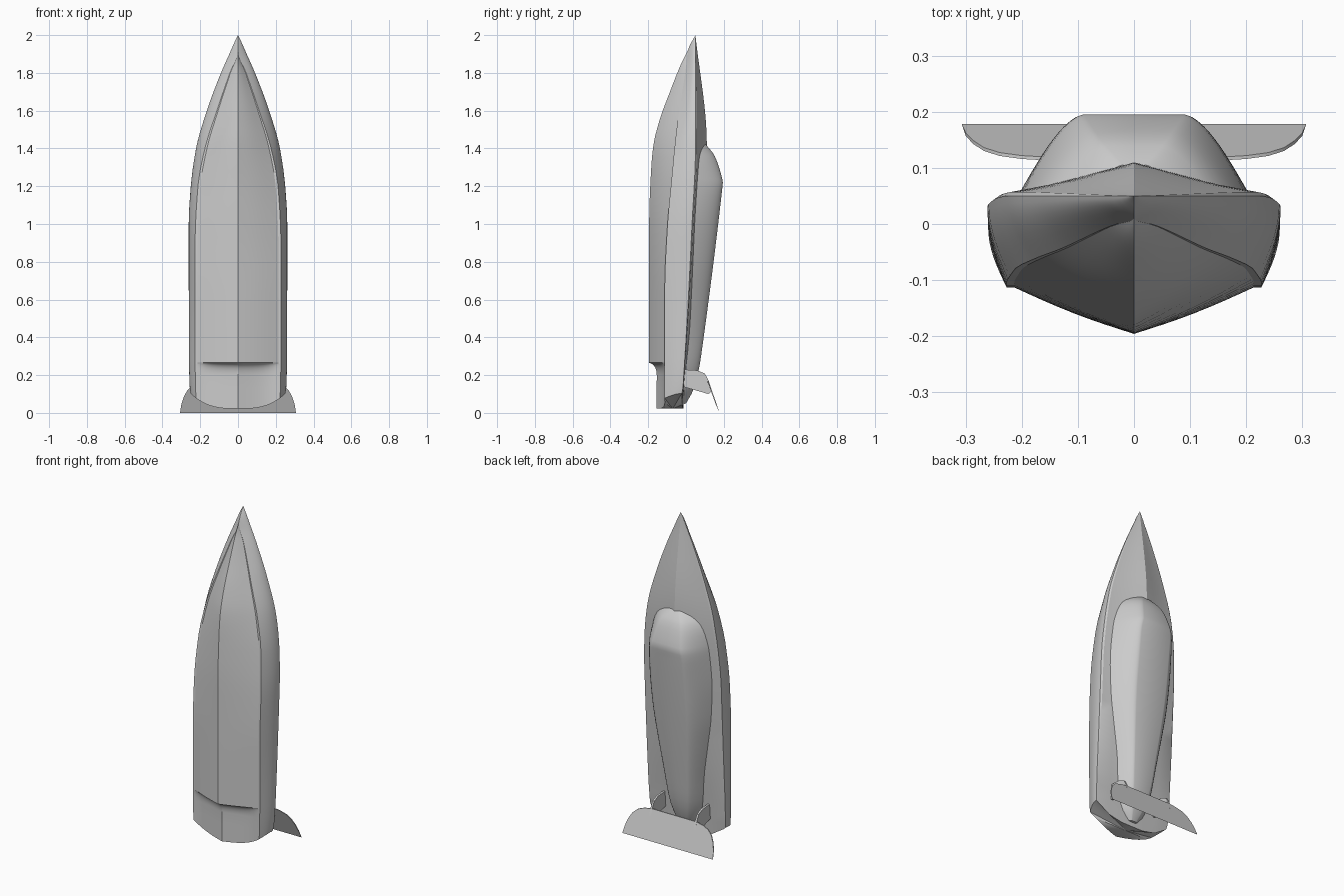
import bpy, bmesh, math

if "Cube" in bpy.data.objects:
    bpy.data.objects.remove(bpy.data.objects["Cube"])


def curve(*pts):
    """Monotone cubic interpolation through (z, value) points."""
    n = len(pts)
    d = [(pts[i+1][1]-pts[i][1]) / (pts[i+1][0]-pts[i][0]) for i in range(n-1)]
    m = [d[0]] + [2*a*b/(a+b) if a*b > 0 else 0 for a, b in zip(d, d[1:])] + [d[-1]]

    def f(z):
        z = min(max(z, pts[0][0]), pts[-1][0])
        i = max(k for k in range(n-1) if pts[k][0] <= z)
        h = pts[i+1][0]-pts[i][0]
        t = (z-pts[i][0])/h
        return ((2*t**3-3*t*t+1)*pts[i][1] + (t**3-2*t*t+t)*h*m[i]
                + (3*t*t-2*t**3)*pts[i+1][1] + (t**3-t*t)*h*m[i+1])
    return f


def finish(name, bm, angle):
    bmesh.ops.remove_doubles(bm, verts=bm.verts, dist=0.0005)
    bmesh.ops.recalc_face_normals(bm, faces=bm.faces)
    me = bpy.data.meshes.new(name)
    bm.to_mesh(me)
    bm.free()
    ob = bpy.data.objects.new(name, me)
    bpy.context.collection.objects.link(ob)
    bpy.context.view_layer.objects.active = ob
    ob.select_set(True)
    bpy.ops.object.shade_smooth_by_angle(angle=math.radians(angle))
    ob.select_set(False)
    return ob


def loft(name, halves, caps, angle):
    """Skin mirrored half sections; caps are centre points for both ends."""
    bm = bmesh.new()
    rings = []
    for half in halves:
        ring = half + [(-x, y, z) for x, y, z in reversed(half[1:-1])]
        rings.append([bm.verts.new(p) for p in ring])
    n = len(rings[0])
    for a, b in zip(rings, rings[1:]):
        for i in range(n):
            j = (i+1) % n
            bm.faces.new((a[i], a[j], b[j], b[i]))
    for ring, c in ((rings[0], caps[0]), (rings[-1], caps[1])):
        v = bm.verts.new(c)
        for i in range(n):
            bm.faces.new((ring[i], ring[(i+1) % n], v))
    return finish(name, bm, angle)


# Hull lines along the length
keel = curve((0, -.196), (1, -.195), (1.3, -.184), (1.42, -.172), (1.55, -.14),
             (1.7, -.085), (1.85, -.025), (1.92, .01), (2, .05))
chine_x = curve((0, .222), (.3, .227), (.9, .227), (1.2, .212), (1.4, .175),
                (1.6, .112), (1.8, .043), (1.92, 0), (2, 0))
chine_y = curve((0, -.113), (.65, -.113), (1, -.098), (1.2, -.08), (1.5, -.05),
                (1.83, 0), (1.92, .01), (2, .05))
sheer_x = curve((0, .25), (.3, .26), (1, .261), (1.2, .25), (1.4, .222), (1.6, .165),
                (1.8, .09), (1.9, .046), (1.97, .015), (2, 0))
sheer_y = curve((0, -.024), (.6, .012), (1, .032), (1.4, .05), (2, .05))
ridge_y = curve((0, -.015), (.1, -.01), (.5, .045), (1, .09), (1.42, .11), (2, .05))
step = curve((0, .041), (.2, .041), (.225, .038), (.25, .027), (.262, .01), (.265, 0), (2, 0))


def hull_section(z):
    cx, cy, sx, sy = chine_x(z), chine_y(z), sheer_x(z), sheer_y(z)
    k, r = keel(z), ridge_y(z)
    pts = []
    for i in range(9):                       # slightly bowed V bottom
        t = i/8
        y = k + (cy-k)*t - .06*(cy-k)*math.sin(math.pi*t)
        pts.append((cx*.94*t, y + step(z)*(1-t**3)))
    pts.append((cx, cy))
    for i in range(1, 9):                    # flared side
        t = i/8
        pts.append((cx+(sx-cx)*math.sin(t*math.pi/2), cy+(sy-cy)*t))
    for t in (.04, .35, .7, 1):              # sloping deck
        pts.append((sx*(1-t), sy+(r-sy)*min(1, t+.08*(t < .1))))
    out = []
    for x, y in pts:
        out.append((x, y, z + (.08*(x/.25)**3 if z < .05 else 0)))
    return out


stations = ([.022, .13, .2, .212, .225, .238, .25, .257, .262, .2655]
            + [.3+.07*i for i in range(16)] + [1.38+.03*i for i in range(20)] + [1.97, 1.985, 1.995])
loft("hull", [hull_section(z) for z in stations],
     ((0, -.07, .022), (0, .05, 2)), 20)

# Cabin with rounded shoulders and a flat roof
cab_w = curve((.05, .03), (.1, .075), (.2, .112), (.4, .138), (.6, .172), (.8, .203),
              (1, .215), (1.2, .203), (1.3, .18), (1.36, .15), (1.4, .1), (1.42, .05))
roof_w = curve((.05, .015), (.2, .05), (.4, .07), (.9, .1), (1.15, .1), (1.25, .085),
               (1.36, .06), (1.42, .02))
roof_y = curve((.05, .0), (.12, .038), (.23, .068), (.36, .088), (1.18, .191), (1.22, .195),
               (1.25, .189), (1.36, .152), (1.4, .123), (1.42, .105))


def cabin_section(z):
    w, rw, top = cab_w(z), roof_w(z), roof_y(z)
    base = sheer_y(z) + (ridge_y(z)-sheer_y(z))*(1-w/sheer_x(z)) - .008
    top = max(top, base+.002)
    pts = [(0, base, z)]
    for i in range(13):
        s = i/12
        pts.append((w-(w-rw)*s, base+(top-base)*(1-(1-s)**1.55), z))
    return pts + [(0, top, z)]


cab_z = ([.05, .07, .1, .14] + [.2+.05*i for i in range(20)]
         + [1.18, 1.2, 1.22, 1.24, 1.27, 1.3, 1.33, 1.36, 1.38, 1.4, 1.41, 1.42])
loft("cabin", [cabin_section(z) for z in cab_z], ((0, -.005, .048), (0, .1, 1.421)), 32)


def prism(name, a, b, angle=30):
    """Solid between two matching outlines."""
    bm = bmesh.new()
    va, vb = [bm.verts.new(p) for p in a], [bm.verts.new(p) for p in b]
    bm.faces.new(va)
    bm.faces.new(vb)
    for i in range(len(a)):
        j = (i+1) % len(a)
        bm.faces.new((va[i], va[j], vb[j], vb[i]))
    return finish(name, bm, angle)


# Rear wing: slanted thin plate with curved tips
edge = [(.307, 0), (.3, .045), (.287, .085), (.268, .12), (.24, .145), (.2, .16), (.15, .168)]
outline = edge + [(-x, z) for x, z in reversed(edge)]
wing_y = curve((0, .178), (.085, .149), (.168, .119))
prism("rear_wing", [(x, wing_y(z), z) for x, z in outline],
      [(x, wing_y(z)-.006*min(1, z/.05), z) for x, z in outline])

# Wing struts rising from the deck
side = [(-.015, .23), (.06, .225), (.1, .208), (.118, .175), (.138, .115), (.118, .1), (-.02, .14)]
for name, s in (("wing_strut_right", 1), ("wing_strut_left", -1)):
    prism(name, [(s*.145, y, z) for y, z in side], [(s*.157, y, z) for y, z in side])
